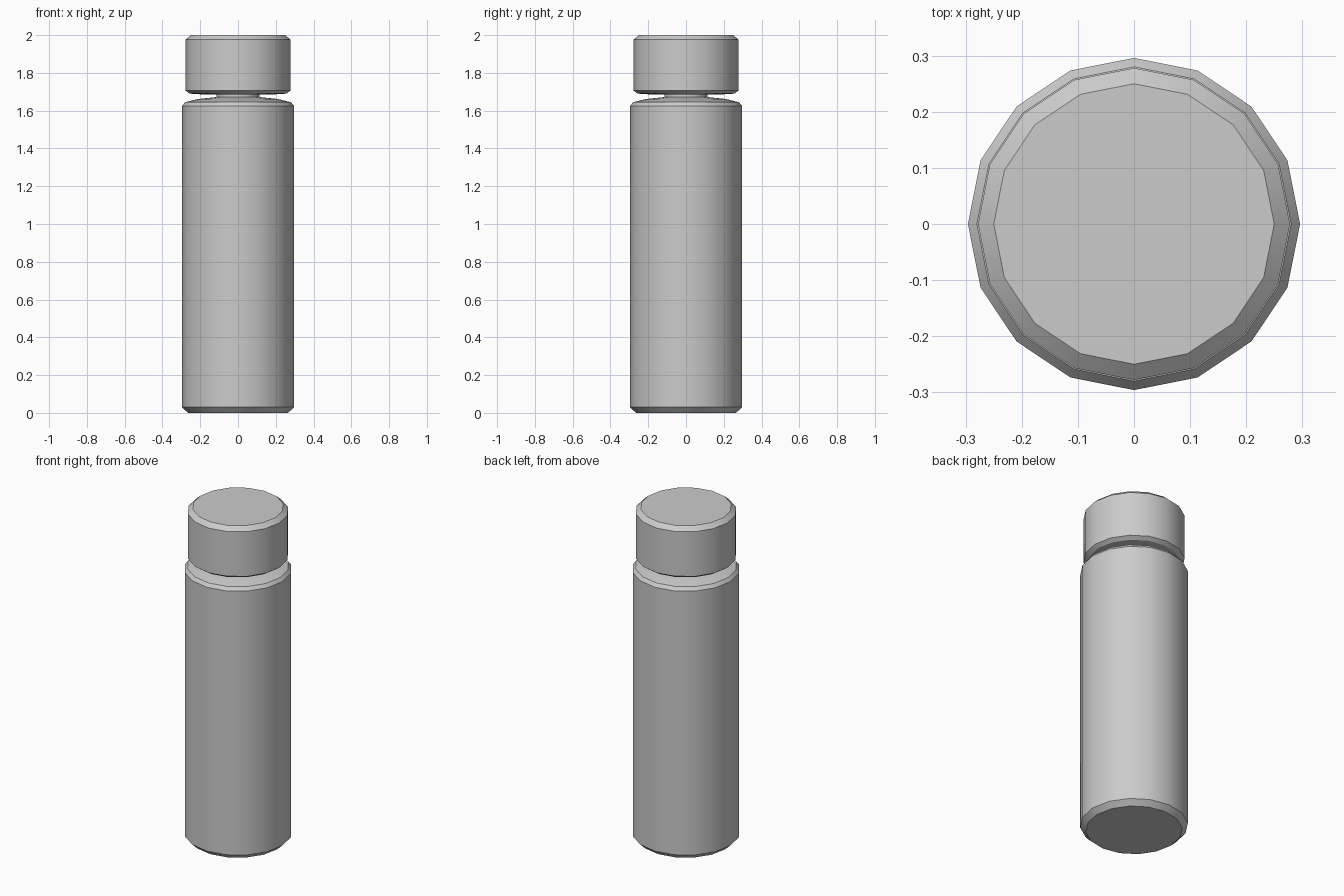
import bpy, bmesh, math

if "Cube" in bpy.data.objects:
    bpy.data.objects.remove(bpy.data.objects["Cube"])

SIDES = 16


def lathe(name, profile):
    """Closed solid of revolution from (radius, height) points, bottom to top."""
    bm = bmesh.new()
    rings = []
    for r, z in profile:
        rings.append([bm.verts.new((r * math.cos(2 * math.pi * i / SIDES),
                                    r * math.sin(2 * math.pi * i / SIDES), z))
                      for i in range(SIDES)])
    for low, high in zip(rings, rings[1:]):
        for i in range(SIDES):
            j = (i + 1) % SIDES
            bm.faces.new((low[i], low[j], high[j], high[i]))
    bm.faces.new(rings[0][::-1])
    bm.faces.new(rings[-1])
    mesh = bpy.data.meshes.new(name)
    bm.to_mesh(mesh)
    bm.free()
    obj = bpy.data.objects.new(name, mesh)
    bpy.context.collection.objects.link(obj)
    bpy.ops.object.select_all(action='DESELECT')
    obj.select_set(True)
    bpy.context.view_layer.objects.active = obj
    bpy.ops.object.shade_smooth_by_angle(angle=math.radians(30))
    return obj


# Bottle body with bevelled base, rounded shoulder and narrow neck
lathe("bottle_body", [(0.265, 0.0), (0.296, 0.03), (0.296, 1.625), (0.28, 1.645),
                      (0.21, 1.662), (0.115, 1.672), (0.115, 1.69)])

# Screw cap with bevelled rims
lathe("bottle_cap", [(0.115, 1.685), (0.187, 1.686), (0.255, 1.69),
                     (0.278, 1.706), (0.278, 1.976), (0.25, 2.0)])
